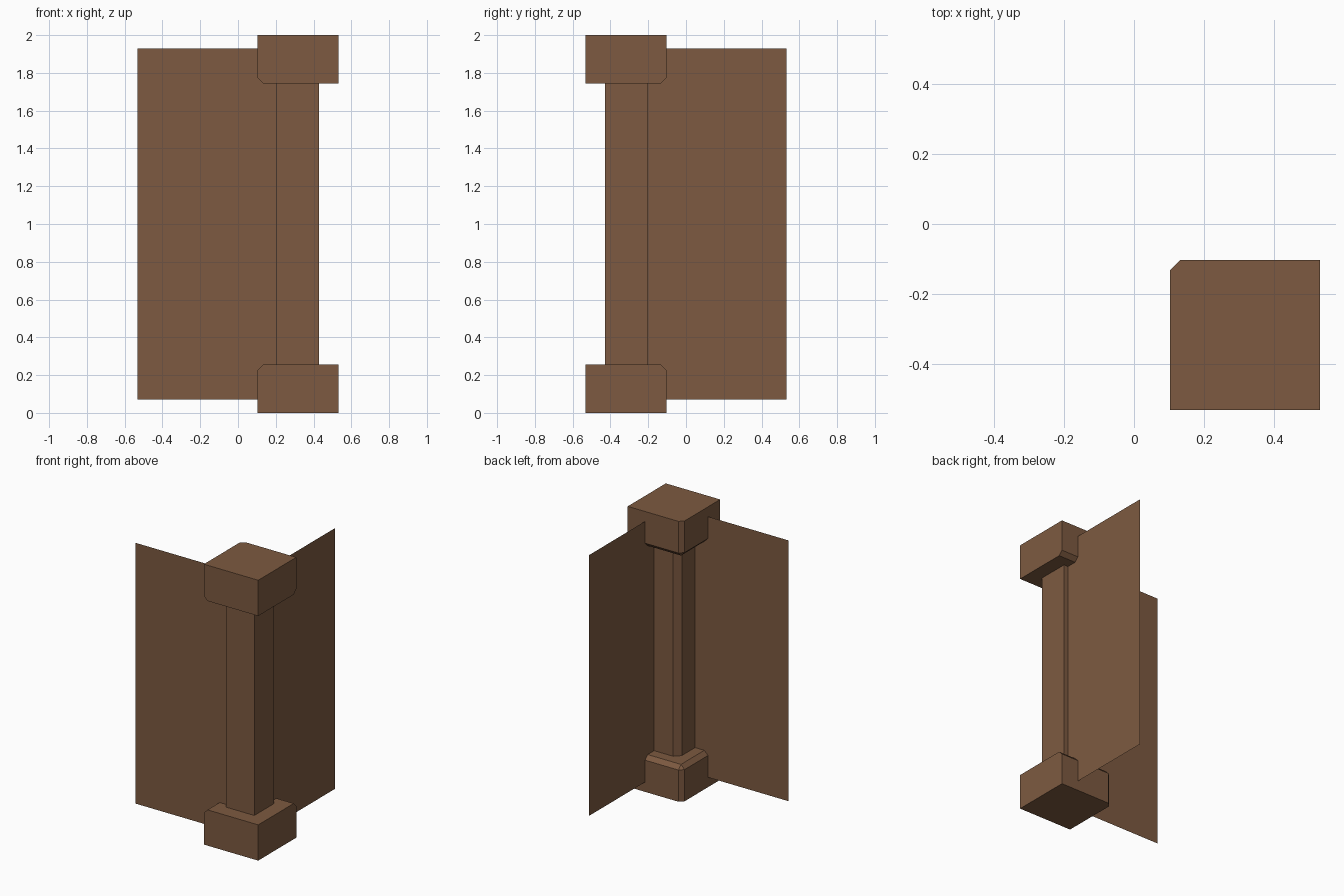
import bpy
import bmesh

if "Cube" in bpy.data.objects:
    bpy.data.objects.remove(bpy.data.objects["Cube"], do_unlink=True)

# Single brown material
brown = bpy.data.materials.new("brown_wood")
brown.use_nodes = True
colour = (0.205, 0.102, 0.052, 1)
brown.diffuse_color = colour
brown.node_tree.nodes["Principled BSDF"].inputs["Base Color"].default_value = colour


def finish(bm, name):
    mesh = bpy.data.meshes.new(name)
    bm.to_mesh(mesh)
    bm.free()
    mesh.materials.append(brown)
    obj = bpy.data.objects.new(name, mesh)
    bpy.context.collection.objects.link(obj)
    return obj


def corner_box(name, lo, hi, z0, z1, chamfer, rim=None):
    """Square box on the x = -y diagonal; its inner corner edge is chamfered,
    and so are the two inner edges at height rim, if given."""
    bm = bmesh.new()
    bmesh.ops.create_cube(bm, size=1)
    for v in bm.verts:
        v.co.x = hi if v.co.x > 0 else lo
        v.co.y = -lo if v.co.y > 0 else -hi
        v.co.z = z1 if v.co.z > 0 else z0

    def chosen(edge):
        a, b = (v.co for v in edge.verts)
        on_x = abs(a.x - lo) + abs(b.x - lo) < 1e-4
        on_y = abs(a.y + lo) + abs(b.y + lo) < 1e-4
        on_rim = rim is not None and abs(a.z - rim) + abs(b.z - rim) < 1e-4
        return (on_x and on_y) or (on_rim and (on_x or on_y))

    bmesh.ops.bevel(bm, geom=[e for e in bm.edges if chosen(e)], offset=chamfer,
                    offset_type='OFFSET', segments=1, affect='EDGES')
    bmesh.ops.recalc_face_normals(bm, faces=bm.faces)
    return finish(bm, name)


def panel(name, start, end, z0, z1):
    """Thin upright sheet between two plan points."""
    bm = bmesh.new()
    corners = [(*start, z0), (*end, z0), (*end, z1), (*start, z1)]
    bm.faces.new([bm.verts.new(c) for c in corners])
    return finish(bm, name)


OUTER = 0.532
WALL = 0.395

# Base and capital blocks, chamfered towards the post
corner_box("base_block", 0.103, OUTER, 0, 0.255, 0.029, rim=0.255)
corner_box("capital_block", 0.103, OUTER, 1.745, 2, 0.029, rim=1.745)

# Post
corner_box("corner_post", 0.205, 0.429, 0.2, 1.8, 0.04)

# Two wall sheets meeting inside the post
panel("front_wall", (-OUTER, -WALL), (WALL, -WALL), 0.07, 1.93)
panel("side_wall", (WALL, -WALL), (WALL, OUTER), 0.07, 1.93)
